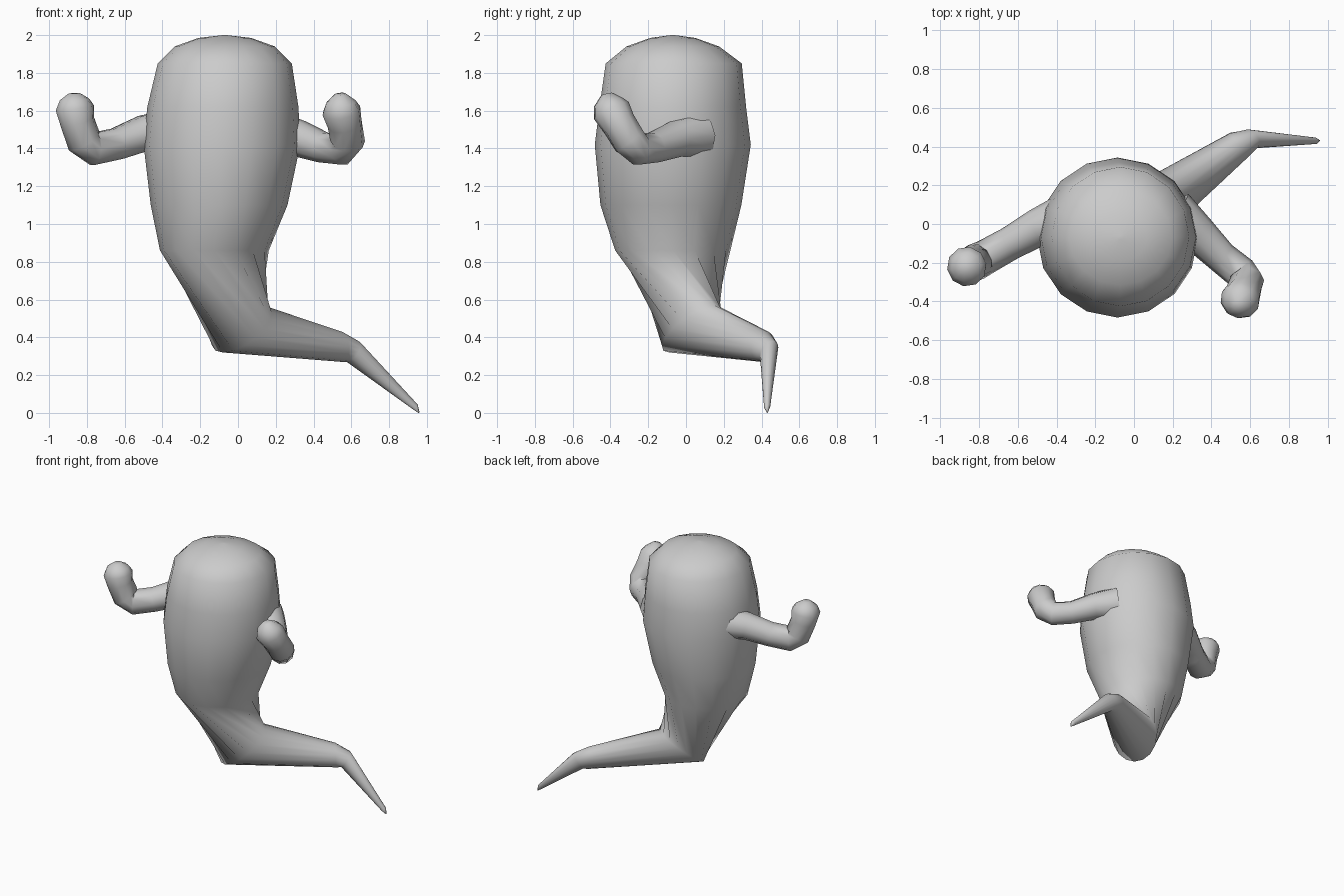
import bpy, bmesh, math
from mathutils import Vector

if "Cube" in bpy.data.objects:
    bpy.data.objects.remove(bpy.data.objects["Cube"])

grey = bpy.data.materials.new("ghost grey")
grey.diffuse_color = (0.6, 0.6, 0.6, 1)
grey.use_nodes = True
grey.node_tree.nodes["Principled BSDF"].inputs["Base Color"].default_value = grey.diffuse_color


def loft(name, rings, sides, angle=60):
    """Skin a list of elliptical rings given as (centre, half axis u, half axis v)."""
    bm = bmesh.new()
    loops = []
    for c, u, v in rings:
        c, u, v = Vector(c), Vector(u), Vector(v)
        loops.append([bm.verts.new(c + u * math.cos(t) + v * math.sin(t))
                      for t in (2 * math.pi * i / sides for i in range(sides))])
    for a, b in zip(loops, loops[1:]):
        for i in range(sides):
            j = (i + 1) % sides
            bm.faces.new((a[i], a[j], b[j], b[i]))
    for end in (loops[0], loops[-1]):
        # domed caps, closed by a fan to a middle point
        mid = bm.verts.new(sum((p.co for p in end), Vector()) / sides)
        for i in range(sides):
            bm.faces.new((end[i], end[(i + 1) % sides], mid))
    bmesh.ops.recalc_face_normals(bm, faces=bm.faces)
    mesh = bpy.data.meshes.new(name)
    bm.to_mesh(mesh)
    bm.free()
    mesh.materials.append(grey)
    ob = bpy.data.objects.new(name, mesh)
    bpy.context.collection.objects.link(ob)
    bpy.context.view_layer.objects.active = ob
    ob.select_set(True)
    bpy.ops.object.shade_smooth_by_angle(angle=math.radians(angle))
    ob.select_set(False)
    return ob


def tube(path):
    """Rings square to a path of (point, radius)."""
    pts = [Vector(p) for p, r in path]
    rings = []
    for i, (p, r) in enumerate(path):
        t = (pts[min(i + 1, len(pts) - 1)] - pts[max(i - 1, 0)]).normalized()
        side = Vector((side_dir.x, side_dir.y, 0))
        side = (side - t * side.dot(t)).normalized()
        rings.append((p, side * r, t.cross(side) * r))
    return rings


# Body: level rings (x, y, z, half width, half depth) from crown to waist
body = [(-0.07, -0.07, 2.0, 0.01, 0.01), (-0.07, -0.07, 1.985, 0.14, 0.12),
        (-0.07, -0.07, 1.94, 0.265, 0.245), (-0.07, -0.065, 1.85, 0.355, 0.36),
        (-0.08, -0.07, 1.62, 0.40, 0.388), (-0.085, -0.07, 1.42, 0.415, 0.413),
        (-0.10, -0.08, 1.10, 0.362, 0.373), (-0.125, -0.07, 0.86, 0.288, 0.305)]
rings = [((x, y, z), (w, 0, 0), (0, d, 0)) for x, y, z, w, d in body]


# Tail: tilted rings (centre, half axis along the bend, half axis across it)
def tilted(bottom, top, half):
    bottom, top = Vector(bottom), Vector(top)
    u = (top - bottom) / 2
    ang = math.atan2(u.y, u.x) if u.x > 0.01 else 0.62
    return ((bottom + top) / 2, u, Vector((-math.sin(ang), math.cos(ang), 0)) * half)


rings += [tilted((-0.08, -0.09, 0.32), (0.12, 0.15, 0.57), 0.16),
          tilted((0.55, 0.40, 0.27), (0.535, 0.415, 0.435), 0.078),
          tilted((0.58, 0.42, 0.27), (0.635, 0.46, 0.38), 0.055),
          tilted((0.925, 0.425, 0.02), (0.95, 0.435, 0.045), 0.017),
          tilted((0.955, 0.43, 0.0), (0.96, 0.432, 0.005), 0.003)]
loft("body_and_tail", rings, 16, 80)

# Arms: shoulder, bent elbow, raised forearm and rounded fist
arms = {
    "left_arm": [((-0.34, 0.04, 1.49), 0.125), ((-0.50, -0.02, 1.48), 0.098),
                 ((-0.64, -0.10, 1.425), 0.087), ((-0.765, -0.17, 1.398), 0.09),
                 ((-0.815, -0.195, 1.44), 0.095), ((-0.85, -0.215, 1.54), 0.092),
                 ((-0.864, -0.22, 1.615), 0.103), ((-0.866, -0.223, 1.66), 0.078),
                 ((-0.868, -0.225, 1.692), 0.03)],
    "right_arm": [((0.20, 0.06, 1.47), 0.125), ((0.33, -0.05, 1.45), 0.098),
                  ((0.45, -0.17, 1.405), 0.083), ((0.55, -0.25, 1.395), 0.086),
                  ((0.58, -0.30, 1.44), 0.093), ((0.565, -0.355, 1.53), 0.092),
                  ((0.547, -0.395, 1.60), 0.103), ((0.544, -0.41, 1.645), 0.08),
                  ((0.54, -0.42, 1.688), 0.03)],
}
for name, path in arms.items():
    d = Vector(path[3][0]) - Vector(path[0][0])
    side_dir = Vector((-d.y, d.x, 0))
    loft(name, tube(path), 10, 80)
